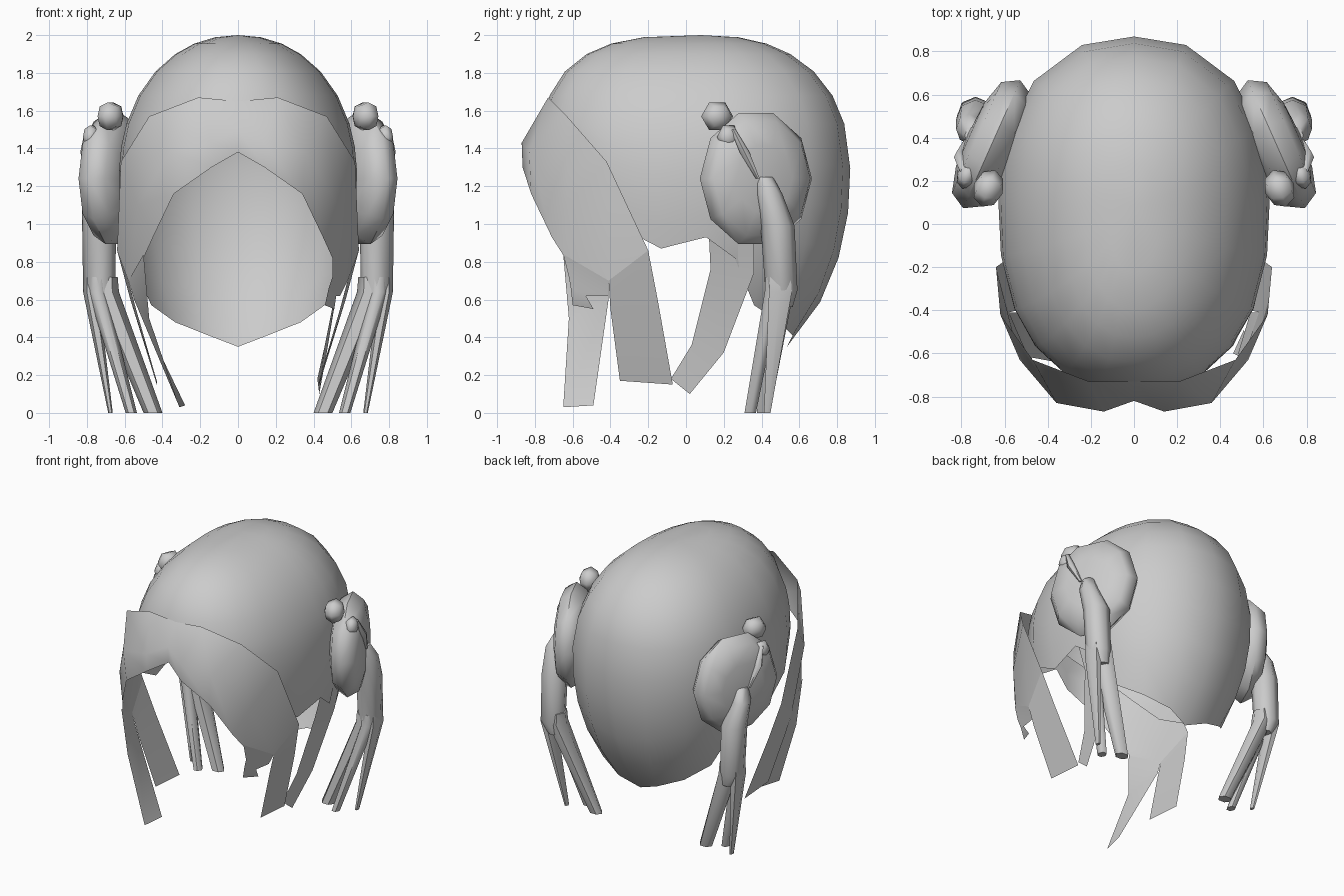
import bpy, bmesh
from math import sin, cos, pi, radians, copysign
from mathutils import Matrix

if "Cube" in bpy.data.objects:
    bpy.data.objects.remove(bpy.data.objects["Cube"])


def finish(name, bm, angle=60):
    bmesh.ops.recalc_face_normals(bm, faces=bm.faces)
    me = bpy.data.meshes.new(name)
    bm.to_mesh(me)
    bm.free()
    ob = bpy.data.objects.new(name, me)
    bpy.context.collection.objects.link(ob)
    bpy.ops.object.select_all(action='DESELECT')
    ob.select_set(True)
    bpy.context.view_layer.objects.active = ob
    bpy.ops.object.shade_smooth_by_angle(angle=radians(angle))
    return ob


def loft(name, rows, closed=False, caps=False):
    """Quad sheet or tube through equal-length rows of points."""
    bm = bmesh.new()
    vs = [[bm.verts.new(p) for p in r] for r in rows]
    n = len(rows[0])
    for a, b in zip(vs, vs[1:]):
        for i in range(n if closed else n - 1):
            j = (i + 1) % n
            bm.faces.new((a[i], a[j], b[j], b[i]))
    if caps:
        bm.faces.new(vs[0])
        bm.faces.new(vs[-1])
    bmesh.ops.remove_doubles(bm, verts=bm.verts, dist=0.0005)
    return finish(name, bm)


def mirrored(pts, s):
    return [(s * x, y, z) for x, y, z in pts]


def tube(name, path, s, sides=6):
    """Path entries: x, y, z, radius x, radius y; rings stay horizontal."""
    rows = [[(s * (x + rx * cos(2 * pi * k / sides)), y + ry * sin(2 * pi * k / sides), z)
             for k in range(sides)] for x, y, z, rx, ry in path]
    return loft(name, rows, True, True)


def ball(name, centre, scale, turn, s, seg=10, rings=6, power=1.0):
    """Ellipsoid facing sideways; a power below 1 flattens its faces."""
    bm = bmesh.new()
    bmesh.ops.create_uvsphere(bm, u_segments=seg, v_segments=rings, radius=1)
    for v in bm.verts:
        v.co.z = copysign(abs(v.co.z) ** power, v.co.z) if abs(v.co.z) > 1e-4 else 0
    m = (Matrix.Diagonal((s, 1, 1, 1)) @ Matrix.Translation(centre)
         @ Matrix.Rotation(radians(turn), 4, 'Z')
         @ Matrix.Diagonal((*scale, 1)) @ Matrix.Rotation(pi / 2, 4, 'Y'))
    bmesh.ops.transform(bm, matrix=m, verts=bm.verts)
    return finish(name, bm)


# Scalp shell: open dome whose hem height varies with the angle from the front
HEM = [(0, 1.5), (15, 1.45), (30, 1.36), (44, 1.2), (58, 1.0), (75, .87), (92, .93),
       (104, .82), (116, .57), (135, .48), (158, .41), (180, .35)]


def dome_point(a, z):
    t = z - 1.25

    def shrink(n):
        if t > 0:
            return max(0, 1 - (t / .75) ** n) ** (1 / n)
        return (1 - (t / 1.1) ** 2) ** .5
    ry, n = (.86, 3) if a < 90 else (.79, 2.4)
    sx, cy = sin(radians(a)), cos(radians(a))
    k = (abs(sx) ** 2.3 + abs(cy) ** 2.3) ** (-1 / 2.3)
    return (.63 * shrink(2.1) * k * sx, .08 - ry * shrink(n) * k * cy, z)


columns = []
for a, hem in HEM:
    zs = [1.25 + .75 * cos(radians(d)) for d in (0, 10, 20, 30, 42, 55, 68)]
    last = zs[-1]
    zs += [last + (hem - last) * k / 5 for k in range(1, 6)]
    columns.append([dome_point(a, z) for z in zs])
columns += [mirrored(c, -1) for c in columns[-2:0:-1]]
columns.append(columns[0])
loft("scalp_shell", columns)

# Fringe: swept sheet around the brow, top edge to bottom edge
half = [[(0, -.73, 1.65), (0, -.82, 1.5), (0, -.81, 1.38)],
        [(.21, -.73, 1.67), (.14, -.87, 1.43), (.14, -.865, 1.3)],
        [(.47, -.63, 1.57), (.36, -.83, 1.38), (.34, -.82, 1.16)],
        [(.62, -.42, 1.33), (.53, -.63, 1.1), (.45, -.71, .93)],
        [(.64, -.2, .86), (.58, -.41, .7), (.5, -.64, .82)]]
loft("fringe", [mirrored(c, -1) for c in half[:0:-1]] + half)

# Side locks hanging from the fringe ends
for s, side in ((1, "right"), (-1, "left")):
    rows = [[(.64, -.2, .86), (.58, -.41, .7)],
            [(.57, -.15, .6), (.54, -.4, .55)],
            [(.43, -.07, .15), (.43, -.35, .17)]]
    loft("side_lock_" + side, [mirrored(r, s) for r in rows])
loft("front_lock_left", [[(-.58, -.41, .7), (-.5, -.65, .84)],
                         [(-.55, -.41, .6), (-.47, -.62, .5)],
                         [(-.28, -.49, .04), (-.31, -.65, .03)]])
loft("front_lock_right", [[(.58, -.41, .7), (.5, -.65, .84)],
                          [(.54, -.41, .62), (.5, -.62, .72)],
                          [(.52, -.53, .62), (.48, -.61, .66)],
                          [(.51, -.49, .55), (.46, -.6, .57)]])
loft("back_lock_right", [[(.6, .12, .97), (.59, .36, .97)],
                         [(.54, .13, .76), (.54, .36, .74)],
                         [(.46, .03, .36), (.47, .2, .32)],
                         [(.42, -.08, .18), (.43, .02, .1)]])

for s, side in ((1, "right"), (-1, "left")):
    # Flattened bun, angled outward
    ball("bun_" + side, (.66, .37, 1.24), (.12, .325, .365), 24, s, power=.65)
    # Knot beads and ribbon
    ball("knot_large_" + side, (.675, .165, 1.57), (.07, .09, .085), 20, s, 6, 4)
    ball("knot_small_" + side, (.775, .225, 1.46), (.045, .065, .07), 20, s, 6, 4)
    tube("ribbon_" + side, [(.79, .25, 1.5, .02, .015), (.81, .31, 1.38, .025, .03),
                            (.78, .38, 1.24, .015, .012)], s)
    # Tail falling from the bun
    tube("tail_" + side, [(.74, .41, 1.25, .045, .05), (.765, .44, 1.16, .06, .07),
                          (.735, .485, .99, .09, .09), (.735, .505, .65, .085, .085),
                          (.71, .495, .56, .06, .07)], s, 8)
    # Tapered tail ends
    ends = [((.70, .50, .07, .08), (.45, .41, .05, .04)),
            ((.745, .46, .05, .05), (.565, .34, .03, .035)),
            ((.78, .50, .04, .07), (.675, .43, .012, .02))]
    for i, ((x, y, rx, ry), (u, v, p, q)) in enumerate(ends):
        tube(f"tail_end_{i}_{side}", [(x, y, .72, rx * .9, ry * .9), (x, y, .64, rx, ry),
                                      (u, v, .0, p, q)], s, 6)
